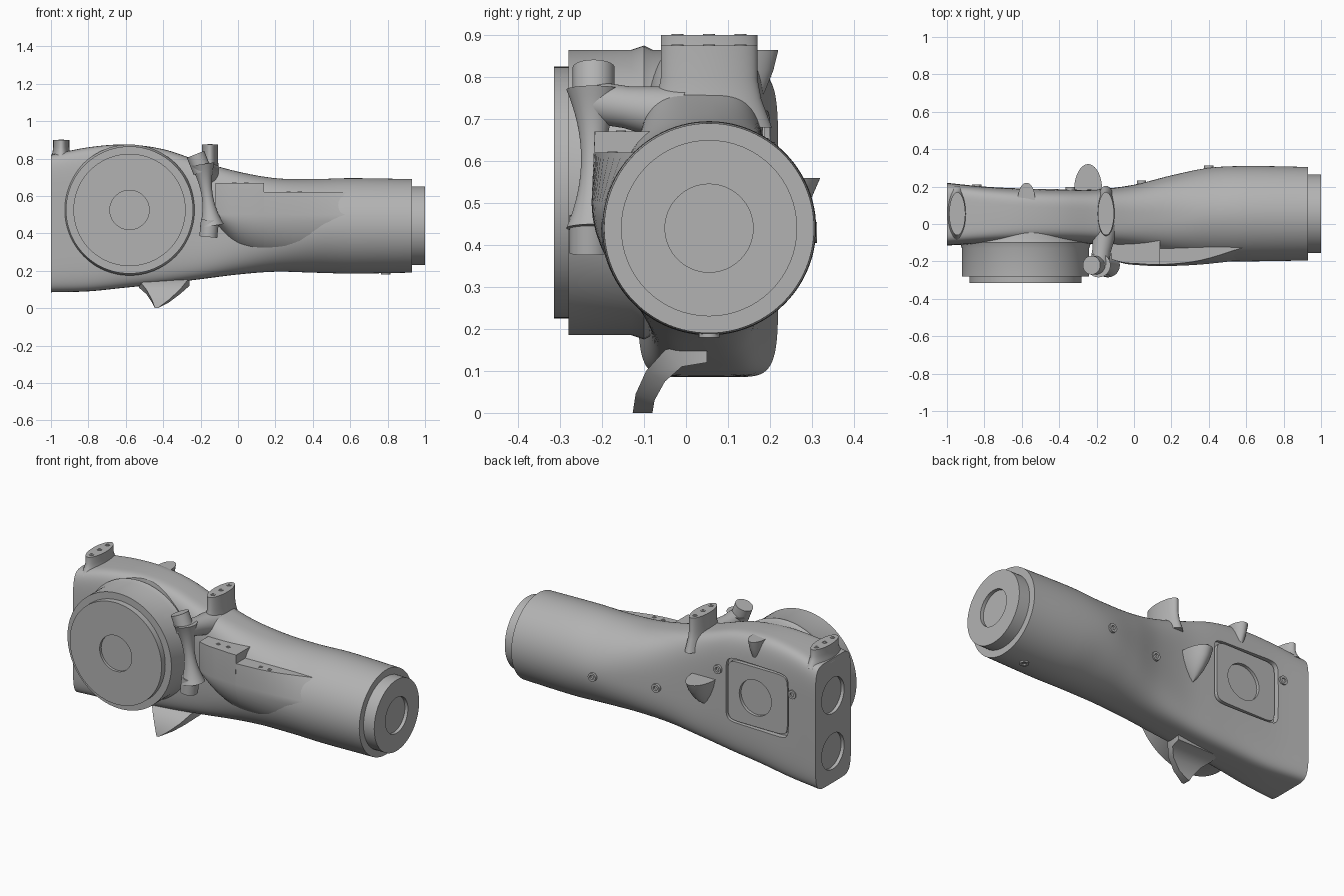
import bpy, bmesh, math
from mathutils import Vector, Matrix

cube = bpy.data.objects.get("Cube")
if cube:
    bpy.data.objects.remove(cube, do_unlink=True)

grey = bpy.data.materials.new("plain grey")
grey.use_nodes = True
tone = (0.45, 0.45, 0.45, 1)
grey.diffuse_color = tone
grey.node_tree.nodes["Principled BSDF"].inputs["Base Color"].default_value = tone

X, Y, Z = Vector((1, 0, 0)), Vector((0, 1, 0)), Vector((0, 0, 1))


def loft(name, rings, matrix=Matrix()):
    """Skin a stack of equal rings, cap both ends and shade smooth."""
    bm = bmesh.new()
    loops = [[bm.verts.new(matrix @ Vector(p)) for p in ring] for ring in rings]
    count = len(loops[0])
    for a, b in zip(loops, loops[1:]):
        for i in range(count):
            j = (i + 1) % count
            bm.faces.new((a[i], a[j], b[j], b[i]))
    bm.faces.new(loops[0])
    bm.faces.new(loops[-1])
    bmesh.ops.recalc_face_normals(bm, faces=bm.faces)
    mesh = bpy.data.meshes.new(name)
    bm.to_mesh(mesh)
    bm.free()
    mesh.materials.append(grey)
    obj = bpy.data.objects.new(name, mesh)
    bpy.context.collection.objects.link(obj)
    smooth(obj)
    return obj


def smooth(obj):
    bpy.ops.object.select_all(action='DESELECT')
    obj.select_set(True)
    bpy.context.view_layer.objects.active = obj
    bpy.ops.object.shade_smooth_by_angle(angle=math.radians(35))


def oval(a, b, power=2, count=64):
    """Superellipse outline: power 2 is an ellipse, higher is boxier."""
    def bend(v):
        return math.copysign(abs(v) ** (2 / power), v)
    angles = [math.tau * i / count for i in range(count)]
    return [(a * bend(math.cos(t)), b * bend(math.sin(t))) for t in angles]


def lathe(name, profile, place, axis=Z, stretch=(1, 1), count=64):
    """Turn (radius, height) pairs round an axis, optionally oval."""
    turn = axis.to_track_quat('Z', 'Y').to_matrix().to_4x4()
    rings = [[(u, v, h) for u, v in oval(r * stretch[0], r * stretch[1], 2, count)]
             for r, h in profile]
    return loft(name, rings, Matrix.Translation(place) @ turn)


def spline(keys, steps):
    """Smooth rows of values through the key rows."""
    rows = []
    for i in range(len(keys) - 1):
        p, q = Vector(keys[i]), Vector(keys[i + 1])
        before = Vector(keys[max(i - 1, 0)])
        after = Vector(keys[min(i + 2, len(keys) - 1)])
        span = q[0] - p[0]
        m = (q - before) * (span / (q[0] - before[0]))
        n = (after - p) * (span / (after[0] - p[0]))
        for s in range(steps):
            t = s / steps
            u = 1 - t
            rows.append(p * (u * u * (1 + 2 * t)) + q * (t * t * (3 - 2 * t))
                        + m * (t * u * u) - n * (t * t * u))
    return rows + [Vector(keys[-1])]


def cut(obj, cutter):
    cutter.hide_render = True
    mod = obj.modifiers.new("cut", 'BOOLEAN')
    mod.object, mod.operation, mod.solver = cutter, 'DIFFERENCE', 'EXACT'
    bpy.context.view_layer.objects.active = obj
    bpy.ops.object.modifier_apply(modifier=mod.name)
    bpy.data.objects.remove(cutter, do_unlink=True)


def bolt(name, place, axis=Z, size=0.02, rise=0.01):
    lathe(name, [(size, -0.02), (size, rise), (size / 2, rise), (size / 2, 0)],
          place, axis, count=20)


# Main body: boxy at the tail, round at the barrel (x, front, back, bottom, top, power)
stations = [(-1, -.115, .22, .085, .82, 7), (-.8, -.105, .2, .09, .86, 6),
            (-.6, -.1, .19, .11, .875, 5), (-.4, -.1, .185, .13, .85, 4.5),
            (-.2, -.11, .185, .155, .785, 4), (0, -.14, .21, .18, .73, 3),
            (.2, -.175, .26, .195, .695, 2.4), (.4, -.2, .3, .19, .69, 2),
            (.6, -.2, .31, .185, .695, 2), (.93, -.195, .305, .19, .69, 2)]
rings = []
for x, front, back, low, high, power in spline(stations, 6):
    outline = oval((back - front) / 2, (high - low) / 2, power, 96)
    rings.append([(x, (front + back) / 2 + u, (low + high) / 2 + v) for u, v in outline])
body = loft("main_body", rings)

# Round sockets in the tail face
for z in (.6, .27):
    cut(body, lathe("socket_cutter", [(.105, -.1), (.105, .02)], (-1, .055, z), X))


# Rear access panel sitting in a shallow groove
def slab(name, half, y0, y1):
    outline = oval(half, half * .9, 9)
    return loft(name, [[(u - .6, y, v + .53) for u, v in outline] for y in (y0, y1)])


cut(body, slab("groove_cutter", .21, .165, .3))
panel = slab("access_panel", .195, .12, .188)
cut(panel, lathe("panel_cutter", [(.105, .17), (.105, .3)], (-.585, 0, .525), Y))
smooth(panel)
smooth(body)

# Barrel tip and side drum, each with a recessed round face
lathe("barrel_tip", [(.21, -.05), (.21, .07), (.105, .07), (.105, .05)], (.93, .055, .44), X)
drum = (-.58, 0, .525)
lathe("drum_housing", [(.34, -.03), (.34, .08), (.35, .1), (.34, .13), (.34, .28)], drum, -Y, count=96)
lathe("drum_cap", [(.3, .2), (.3, .315), (.105, .315), (.105, .3)], drum, -Y, count=96)

# Side fairing: flat stepped top, rounded belly (x, top edge y, belly y, bottom z)
curve = spline([(-.12, -.19, -.19, .44), (-.05, -.207, -.212, .34), (.02, -.212, -.22, .28),
                (.14, -.217, -.225, .24), (.35, -.195, -.217, .22), (.6, -.12, -.19, .22)], 5)


def fairing(name, rows, top):
    shapes = []
    for x, edge, belly, low in rows:
        ring = [(x, .05, top), (x, edge, top)]
        for i in range(13):
            a = math.pi / 2 * i / 12
            ring.append((x, .05 + (belly - .05) * math.cos(a), .5 - (.5 - low) * math.sin(a)))
        shapes.append(ring)
    loft(name, shapes)


fairing("fairing_step", [row for row in curve if row[0] < .145], .67)
fairing("fairing_tail", [row for row in curve if row[0] > .135], .62)
for x in (-.02, .045):
    bolt("step_bolt", (x, -.155, .67), size=.012, rise=.003)
for x in (.27, .33):
    bolt("tail_bolt", (x, -.175, .62), size=.012, rise=.003)

# Oval mounts on top, three bolts each
for x, base, top in ((-.945, .8, .9), (-.15, .68, .875)):
    height = top - base
    lathe("top_mount", [(1.3, 0), (1.08, height * .35), (1, height * .6), (1, height)],
          (x, .055, base), Z, (.043, .115))
    for y in (-.02, .055, .13):
        bolt("mount_bolt", (x, y, top), size=.014, rise=.003)

# Cup shaped horns on the back, flat on top and pointed below
cup = [(.03, 0), (.3, .15), (.6, .4), (.85, .7), (1, 1)]
for name, place, wide, deep, tall in (("large_back_horn", (-.245, .18, .4), .075, .14, .16),
                                      ("small_back_horn", (-.575, .14, .7), .045, .08, .165)):
    lathe(name, [(r, h * tall) for r, h in cup], place, Z, (wide, deep))

# Waisted side post with a knob at each end and an arm to the body
low, high = Vector((-.14, -.22, .44)), Vector((-.19, -.22, .77))
axis = high - low
waist = [(.03 + .035 * (2 * t - 1) ** 2, t * axis.length) for t in [i / 16 for i in range(17)]]
lathe("side_post", waist, low, axis)
lathe("upper_knob", [(.05, 0), (.05, .1)], (-.19, -.22, .73), Vector((-.4, 0, 1)))
lathe("lower_knob", [(.048, 0), (.048, .09)], (-.15, -.23, .47), Vector((-.1, 0, -1)))
lathe("post_arm", [(.05, 0), (.05, .08), (.07, .22)], (-.185, -.22, .74), Vector((.15, 1, -.15)))

# Curved fin under the body (left x, right x, outer y, inner y, outer z, inner z)
fin = [(-.445, -.43, -.127, -.08, 0, 0), (-.46, -.37, -.12, -.075, .045, .03),
       (-.49, -.31, -.095, -.05, .1, .075), (-.53, -.27, -.05, -.01, .15, .11),
       (-.53, -.26, .05, .05, .18, .12)]
loft("lower_fin", [[(a, y0, z0), (b, y0, z0), (b, y1, z1), (a, y1, z1)]
                   for a, b, y0, y1, z0, z1 in fin])

# Raised bolts along the back and under the barrel
for x, y, z in ((.4, .3, .43), (.04, .22, .43), (-.34, .185, .63), (-.84, .2, .62)):
    bolt("back_bolt", (x, y, z), Y, .025, .012)
bolt("under_bolt", (.79, .055, .188), -Z, .025, .008)
